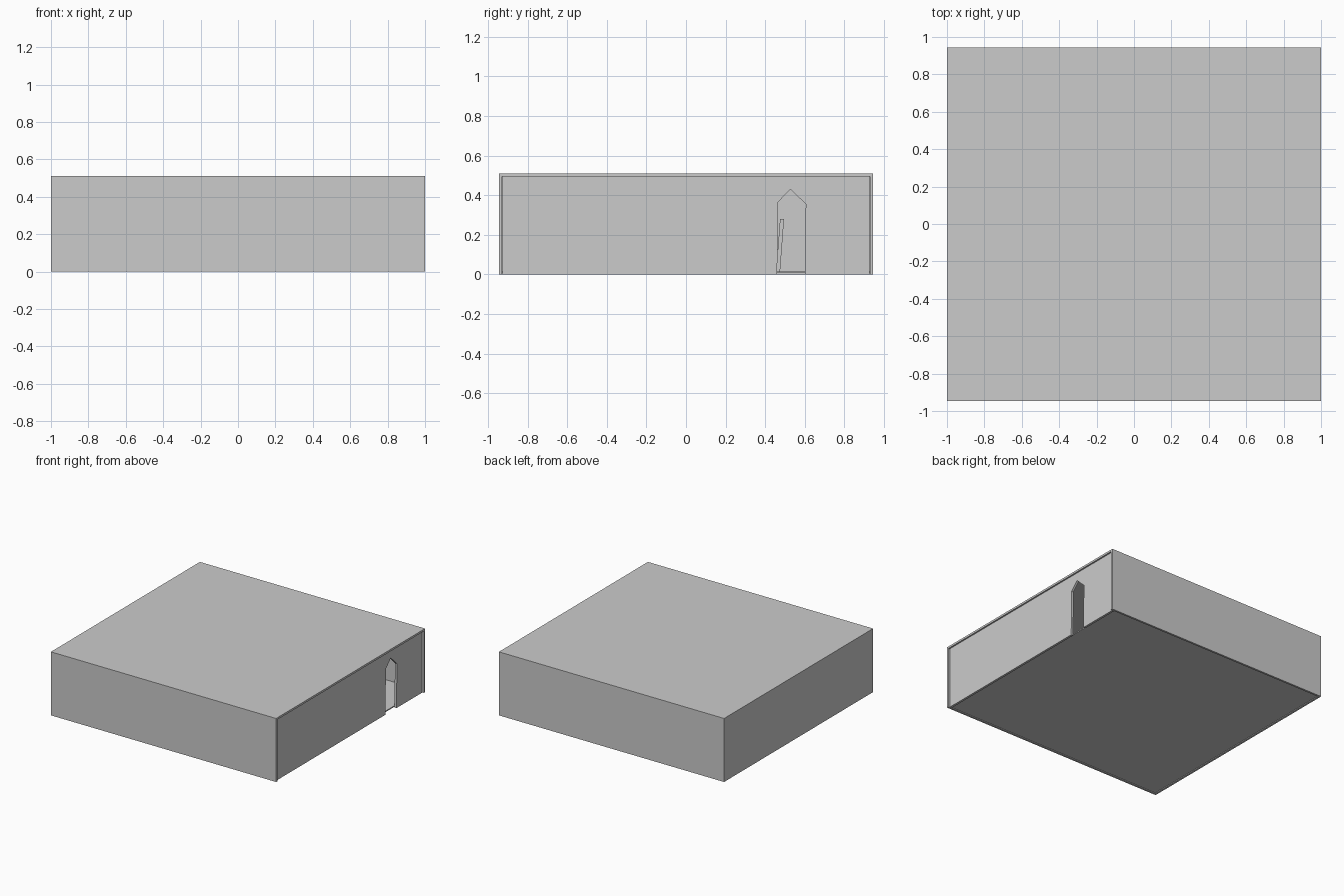
import bpy, bmesh

if "Cube" in bpy.data.objects:
    bpy.data.objects.remove(bpy.data.objects["Cube"])


def box(name, x0, x1, y0, y1, z0, z1):
    bpy.ops.mesh.primitive_cube_add(size=1, location=((x0 + x1) / 2, (y0 + y1) / 2, (z0 + z1) / 2))
    ob = bpy.context.object
    ob.name = name
    ob.scale = (x1 - x0, y1 - y0, z1 - z0)
    return ob


def panel(name, profile, x0, x1):
    """Extrude a (y, z) outline from x0 to x1."""
    bm = bmesh.new()
    face = bm.faces.new([bm.verts.new((x0, y, z)) for y, z in profile])
    ext = bmesh.ops.extrude_face_region(bm, geom=[face])
    moved = [v for v in ext["geom"] if isinstance(v, bmesh.types.BMVert)]
    bmesh.ops.translate(bm, verts=moved, vec=(x1 - x0, 0, 0))
    bmesh.ops.recalc_face_normals(bm, faces=bm.faces)
    me = bpy.data.meshes.new(name)
    bm.to_mesh(me)
    bm.free()
    ob = bpy.data.objects.new(name, me)
    bpy.context.collection.objects.link(ob)
    return ob


W, D, H, T = 1.0, 0.945, 0.51, 0.016

# Roof and raised floor plate
box("roof", -W, W, -D, D, H - T, H)
box("floor", -W + T, W - 0.03, -D + T, D - T, 0.006, 0.015)

# Full-length front and back walls, left wall between them
box("front_wall", -W, W, -D, -D + T, 0, H - T)
box("back_wall", -W, W, D - T, D, 0, H - T)
box("left_wall", -W, -W + T, -D + T, D - T, 0, H - T)

# Right wall, slightly recessed, with a pointed doorway in its outline
a, b, top = -D + T + 0.003, D - T - 0.003, H - T
panel("right_wall", [
    (a, 0), (0.46, 0), (0.465, 0.365), (0.527, 0.43), (0.605, 0.355),
    (0.60, 0), (b, 0), (b, top), (a, top)], W - 0.03, W - 0.012)

# Leaning low seat seen through the doorway
panel("seat_back", [(0.455, 0.015), (0.475, 0.015), (0.495, 0.28), (0.475, 0.28)], 0.68, 0.82)
box("seat", 0.68, 0.82, 0.34, 0.46, 0.12, 0.135)
for i, x in enumerate((0.68, 0.80)):
    box(f"seat_leg_{i}", x, x + 0.02, 0.34, 0.36, 0.015, 0.12)
